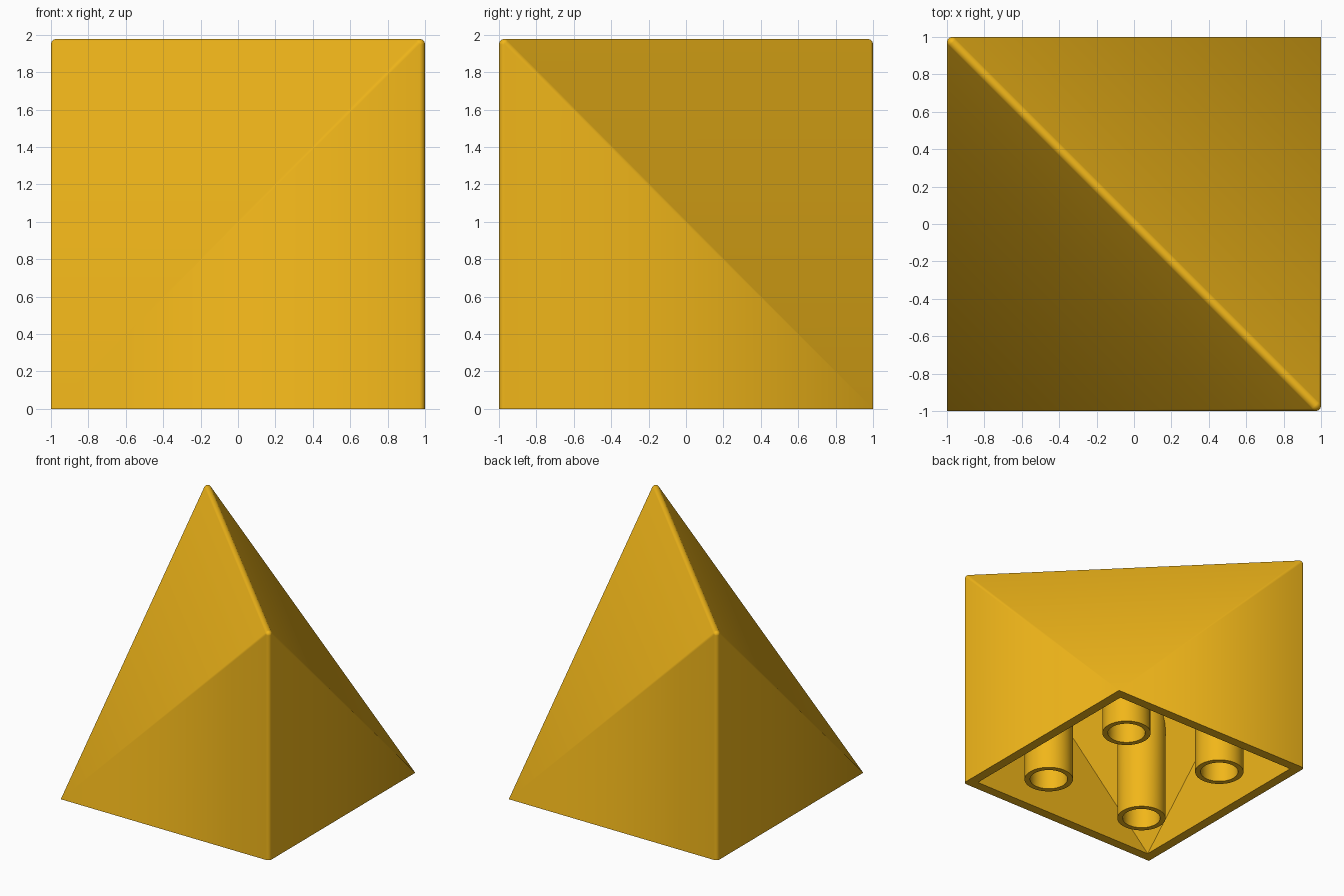
import bpy, bmesh
from math import sin, cos, pi, sqrt
from mathutils import Vector

if "Cube" in bpy.data.objects:
    bpy.data.objects.remove(bpy.data.objects["Cube"])

R = 0.03        # edge rounding
INNER = 0.915   # half width of the hollow

mat = bpy.data.materials.new("amber")
mat.diffuse_color = (0.88, 0.47, 0.01, 1)
mat.use_nodes = True
mat.node_tree.nodes["Principled BSDF"].inputs["Base Color"].default_value = mat.diffuse_color


def add_object(name, bm):
    bmesh.ops.recalc_face_normals(bm, faces=bm.faces)
    mesh = bpy.data.meshes.new(name)
    bm.to_mesh(mesh)
    bm.free()
    mesh.materials.append(mat)
    ob = bpy.data.objects.new(name, mesh)
    bpy.context.collection.objects.link(ob)
    return ob


def activate(ob):
    bpy.ops.object.select_all(action='DESELECT')
    ob.select_set(True)
    bpy.context.view_layer.objects.active = ob


def hull(name, points):
    bm = bmesh.new()
    for p in points:
        bm.verts.new(p)
    res = bmesh.ops.convex_hull(bm, input=bm.verts)
    junk = {e for k in ("geom_interior", "geom_unused") for e in res[k]
            if isinstance(e, bmesh.types.BMVert)}
    bmesh.ops.delete(bm, geom=list(junk), context='VERTS')
    bmesh.ops.remove_doubles(bm, verts=bm.verts, dist=1e-5)
    bmesh.ops.dissolve_limit(bm, angle_limit=0.003, verts=bm.verts, edges=bm.edges)
    return add_object(name, bm)


# Directions on a small ball, including the exact roof normals
dirs = [Vector((sin(t * pi / 12) * cos(p * pi / 12), sin(t * pi / 12) * sin(p * pi / 12),
                cos(t * pi / 12))) for t in range(13) for p in range(24)]
dirs += [Vector((s, s, 1)) / sqrt(3) for s in (-1, 1)]

# Rounded body: balls at the raised corners, arcs below them, sharp points at the low corners
points = []
for s in (-1, 1):
    c = s * (1 - R)
    high = Vector((c, -c, 2 - sqrt(3) * R))
    low = Vector((c, c, (2 - sqrt(3)) * R))
    points += [high + d * R for d in dirs]
    points += [p for p in (low + d * R for d in dirs) if p.z > 0]
    points += [Vector((c + R * cos(a * pi / 12), -c + R * sin(a * pi / 12), 0)) for a in range(24)]
    points.append(Vector((s, s, 0)))
body = hull("rounded_shell", points)

# Hollow underside
w = INNER
cutter = hull("hollow_cutter", [(x, y, z) for x in (-w, w) for y in (-w, w)
                                for z in (-0.2, 0 if x * y > 0 else 2 * w)])
mod = body.modifiers.new("hollow", 'BOOLEAN')
mod.object = cutter
mod.operation = 'DIFFERENCE'
mod.solver = 'EXACT'
activate(body)
bpy.ops.object.modifier_apply(modifier=mod.name)
bpy.data.objects.remove(cutter)
bpy.ops.object.shade_smooth_by_angle(angle=0.5)
body.modifiers.new("flat_face_normals", 'WEIGHTED_NORMAL').keep_sharp = True


# Tubes reaching from the base up to the sloped roof
def tube(name, cx, cy, r_out=0.2, r_in=0.155, n=32):
    bm = bmesh.new()
    rings = []
    for r, top in ((r_out, True), (r_out, False), (r_in, False), (r_in, True)):
        ring = []
        for i in range(n):
            x, y = cx + r * cos(2 * pi * i / n), cy + r * sin(2 * pi * i / n)
            ring.append(bm.verts.new((x, y, 2 * w - abs(x + y) + 0.02 if top else 0)))
        rings.append(ring)
    for a, b in zip(rings, rings[1:]):
        for i in range(n):
            j = (i + 1) % n
            bm.faces.new((a[i], a[j], b[j], b[i]))
    ob = add_object(name, bm)
    activate(ob)
    bpy.ops.object.shade_smooth_by_angle(angle=0.5)


for ix, x in (("left", -0.5), ("right", 0.5)):
    for iy, y in (("front", -0.5), ("back", 0.5)):
        tube(f"tube_{iy}_{ix}", x, y)
